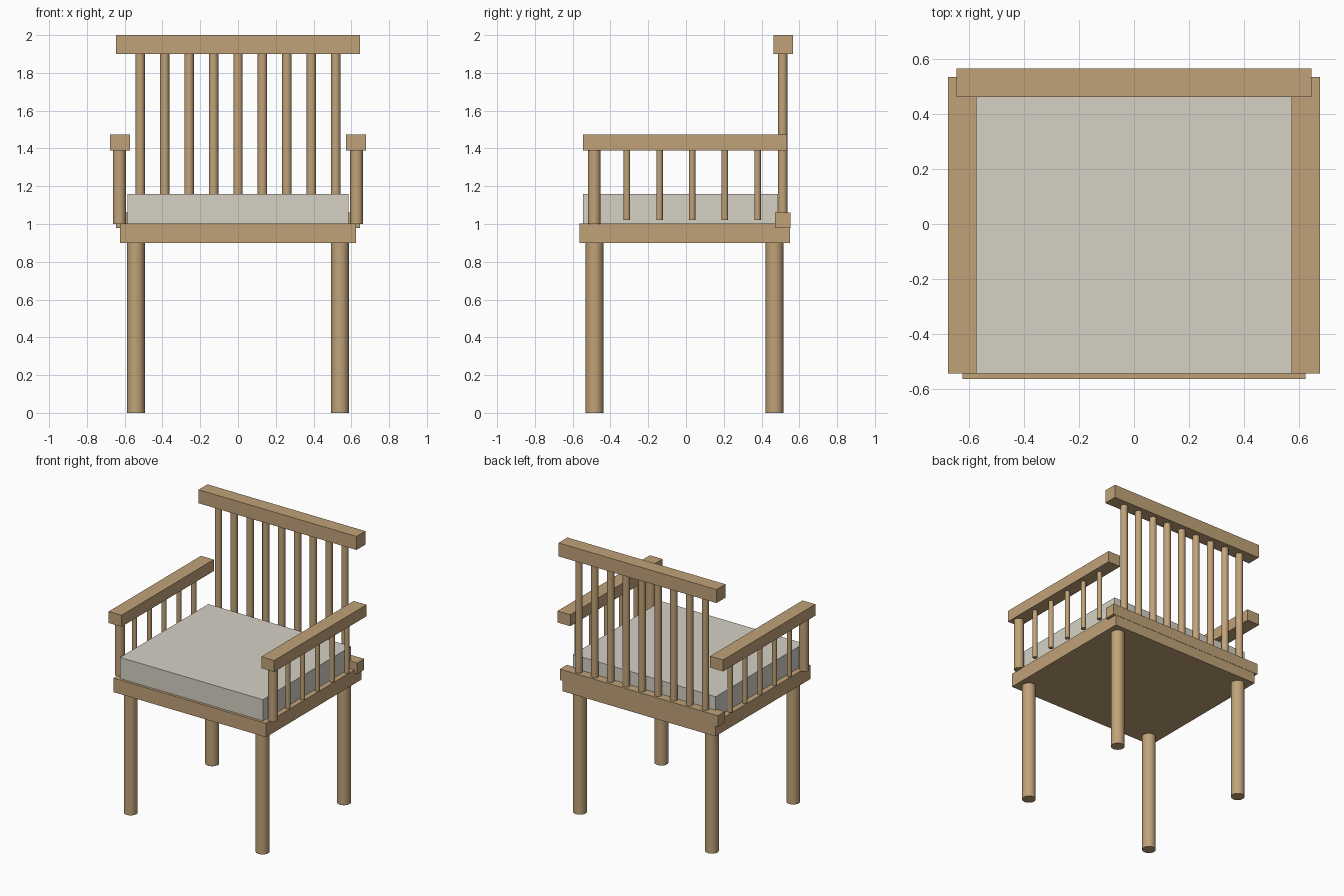
import bpy
import bmesh
from mathutils import Matrix, Vector

default = bpy.data.objects.get("Cube")
if default:
    bpy.data.objects.remove(default, do_unlink=True)


def make_material(name, rgb):
    mat = bpy.data.materials.new(name)
    mat.use_nodes = True
    color = (*rgb, 1.0)
    mat.diffuse_color = color
    mat.node_tree.nodes["Principled BSDF"].inputs["Base Color"].default_value = color
    return mat


wood = make_material("light_wood", (0.53, 0.365, 0.19))
fabric = make_material("pale_fabric", (0.67, 0.64, 0.56))


def finish(name, bm, mat):
    mesh = bpy.data.meshes.new(name)
    bm.to_mesh(mesh)
    bm.free()
    mesh.materials.append(mat)
    obj = bpy.data.objects.new(name, mesh)
    bpy.context.collection.objects.link(obj)
    return obj


def box(name, x, y, z, mat=wood):
    """Box from (min, max) ranges on each axis."""
    lo, hi = Vector((x[0], y[0], z[0])), Vector((x[1], y[1], z[1]))
    bm = bmesh.new()
    bmesh.ops.create_cube(bm, size=1, matrix=Matrix.Translation((lo + hi) / 2)
                          @ Matrix.Diagonal((*(hi - lo), 1)))
    return finish(name, bm, mat)


def rod(name, x, y, z, radius):
    """Upright round rod with smooth sides and flat ends."""
    bm = bmesh.new()
    bmesh.ops.create_cone(bm, cap_ends=True, segments=24, radius1=radius,
                          radius2=radius, depth=z[1] - z[0],
                          matrix=Matrix.Translation((x, y, sum(z) / 2)))
    for face in bm.faces:
        face.smooth = len(face.verts) == 4
    for edge in bm.edges:
        edge.smooth = all(f.smooth for f in edge.link_faces)
    return finish(name, bm, wood)


# Seat and cushion
box("seat", (-0.625, 0.625), (-0.565, 0.55), (0.9, 1.003))
box("cushion", (-0.585, 0.585), (-0.545, 0.488), (1.003, 1.16), fabric)

# Back: rails and spindles
box("back_top_rail", (-0.647, 0.647), (0.463, 0.567), (1.9, 2.0))
box("back_lower_rail", (-0.647, 0.647), (0.47, 0.552), (0.978, 1.06))
for i in range(9):
    rod(f"back_spindle_{i + 1}", (i - 4) * 0.1295, 0.512, (1.05, 1.905), 0.025)

# Legs, arms and arm supports on both sides
for side, s in (("left", 1), ("right", -1)):
    rod(f"front_leg_{side}", s * 0.54, -0.484, (0, 0.905), 0.047)
    rod(f"back_leg_{side}", s * 0.54, 0.469, (0, 0.905), 0.047)
    box(f"armrest_{side}", sorted((s * 0.573, s * 0.678)), (-0.545, 0.535), (1.39, 1.475))
    rod(f"arm_post_{side}", s * 0.628, -0.486, (1.0, 1.395), 0.034)
    for i in range(5):
        rod(f"arm_spindle_{side}_{i + 1}", s * 0.628, -0.313 + i * 0.173, (1.02, 1.395), 0.017)
